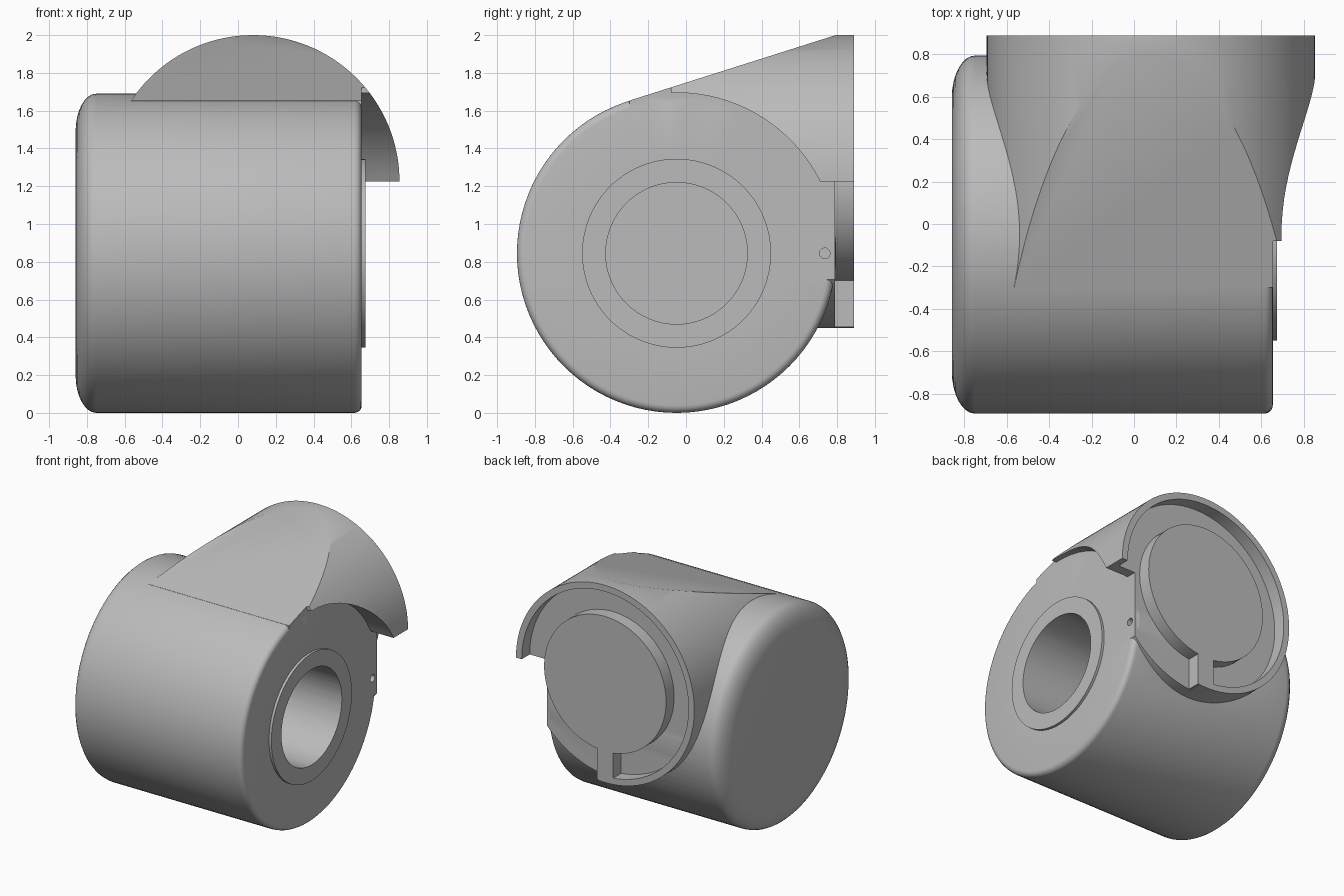
import bpy, bmesh, math
from mathutils import Matrix, Vector

if "Cube" in bpy.data.objects:
    bpy.data.objects.remove(bpy.data.objects["Cube"])

grey = bpy.data.materials.new("plain grey")
grey.use_nodes = True
COLOR = (0.5, 0.5, 0.5, 1)
grey.diffuse_color = COLOR
grey.node_tree.nodes["Principled BSDF"].inputs["Base Color"].default_value = COLOR

BODY_Y, BODY_Z, BODY_R = -0.05, 0.845, 0.845
HOOD_X, HOOD_Z, HOOD_R = 0.08, 1.225, 0.775
CAP_X, FLOOR_Y, BACK_Y = 0.655, 0.79, 0.89


def finish(name, bm):
    bmesh.ops.recalc_face_normals(bm, faces=bm.faces)
    mesh = bpy.data.meshes.new(name)
    bm.to_mesh(mesh)
    bm.free()
    obj = bpy.data.objects.new(name, mesh)
    bpy.context.collection.objects.link(obj)
    mesh.materials.append(grey)
    return obj


def cylinder(name, axis, r, start, end, u, v, segments=96):
    """Cylinder along x (u, v = y, z) or along y (u, v = x, z)."""
    bm = bmesh.new()
    bmesh.ops.create_cone(bm, cap_ends=True, segments=segments, radius1=r,
                          radius2=r, depth=end - start)
    mid = (start + end) / 2
    if axis == 'x':
        m = Matrix.Translation((mid, u, v)) @ Matrix.Rotation(math.pi / 2, 4, 'Y')
    else:
        m = Matrix.Translation((u, mid, v)) @ Matrix.Rotation(math.pi / 2, 4, 'X')
    bm.transform(m)
    return finish(name, bm)


def box(name, lo, hi):
    lo, hi = Vector(lo), Vector(hi)
    bm = bmesh.new()
    bmesh.ops.create_cube(bm, size=1)
    bm.transform(Matrix.Translation((lo + hi) / 2) @ Matrix.Diagonal((*(hi - lo), 1)))
    return finish(name, bm)


def combine(obj, other, operation='DIFFERENCE'):
    mod = obj.modifiers.new(operation, 'BOOLEAN')
    mod.operation, mod.solver, mod.object = operation, 'EXACT', other
    bpy.context.view_layer.objects.active = obj
    bpy.ops.object.modifier_apply(modifier=mod.name)
    bpy.data.objects.remove(other)


# Drum body: lathed profile with a soft closed end and a raised ring
profile = [(-0.86, 0)]
for i in range(9):
    a = i / 8 * math.pi / 2
    profile.append((-0.75 - 0.11 * math.cos(a), BODY_R - 0.2 + 0.2 * math.sin(a)))
for i in range(6):
    a = i / 5 * math.pi / 2
    profile.append((CAP_X - 0.04 + 0.04 * math.sin(a), BODY_R - 0.04 + 0.04 * math.cos(a)))
profile += [(CAP_X, 0.5), (0.675, 0.5), (0.675, 0)]
bm = bmesh.new()
verts = [bm.verts.new((x, 0, r)) for x, r in profile]
edges = [bm.edges.new(pair) for pair in zip(verts, verts[1:])]
bmesh.ops.spin(bm, geom=verts + edges, cent=(0, 0, 0), axis=(1, 0, 0),
               angle=2 * math.pi, steps=96, use_duplicate=False)
bmesh.ops.remove_doubles(bm, verts=bm.verts, dist=0.0001)
bm.transform(Matrix.Translation((0, BODY_Y, BODY_Z)))
body = finish("drum_body", bm)

# Hood: cross cylinder with a sloped flat top tangent to the drum
hood = cylinder("hood", 'y', HOOD_R, -0.3, BACK_Y, HOOD_X, HOOD_Z, 128)
bm = bmesh.new()
bm.from_mesh(hood.data)
slope = math.radians(17.6)
normal = Vector((0, -math.sin(slope), math.cos(slope)))
cut = bmesh.ops.bisect_plane(bm, geom=bm.verts[:] + bm.edges[:] + bm.faces[:],
                             plane_co=Vector((0, BODY_Y, BODY_Z)) + normal * (BODY_R + 0.001),
                             plane_no=normal, clear_outer=True)
bmesh.ops.holes_fill(bm, edges=[e for e in bm.edges if e.is_boundary], sides=0)
bmesh.ops.recalc_face_normals(bm, faces=bm.faces)
bm.to_mesh(hood.data)
bm.free()

# Rim cavity, open lower quarter, and clearance beside the drum end
combine(hood, cylinder("cavity", 'y', HOOD_R - 0.05, FLOOR_Y, 1.1, HOOD_X, HOOD_Z, 128))
combine(hood, box("open_quarter", (HOOD_X + 0.06, FLOOR_Y, 0.3), (1, 1.1, HOOD_Z)))
combine(hood, box("side_trim", (CAP_X, -0.5, 0.3), (1, 1.1, HOOD_Z)))
combine(hood, box("tip_trim", (CAP_X, -0.5, 1), (1, -0.08, 2.1)))
combine(hood, cylinder("drum_clearance", 'x', BODY_R + 0.005, CAP_X, 1, BODY_Y, BODY_Z))
combine(body, hood, 'UNION')

# Blind bore and pin hole
combine(body, cylinder("bore", 'x', 0.375, -0.6, 1, BODY_Y, BODY_Z, 64))
combine(body, cylinder("pin_hole", 'x', 0.028, 0.58, 1, 0.735, 0.845, 24))

# Raised round plate with its lower tab
plate = cylinder("round_plate", 'y', 0.53, FLOOR_Y - 0.02, BACK_Y, HOOD_X, HOOD_Z)
combine(plate, box("plate_tab", (HOOD_X - 0.07, FLOOR_Y - 0.02, 0.455),
                   (HOOD_X + 0.07, BACK_Y, 0.9)), 'UNION')

for obj in (body, plate):
    bpy.ops.object.select_all(action='DESELECT')
    obj.select_set(True)
    bpy.context.view_layer.objects.active = obj
    bpy.ops.object.shade_smooth_by_angle(angle=math.radians(30))
